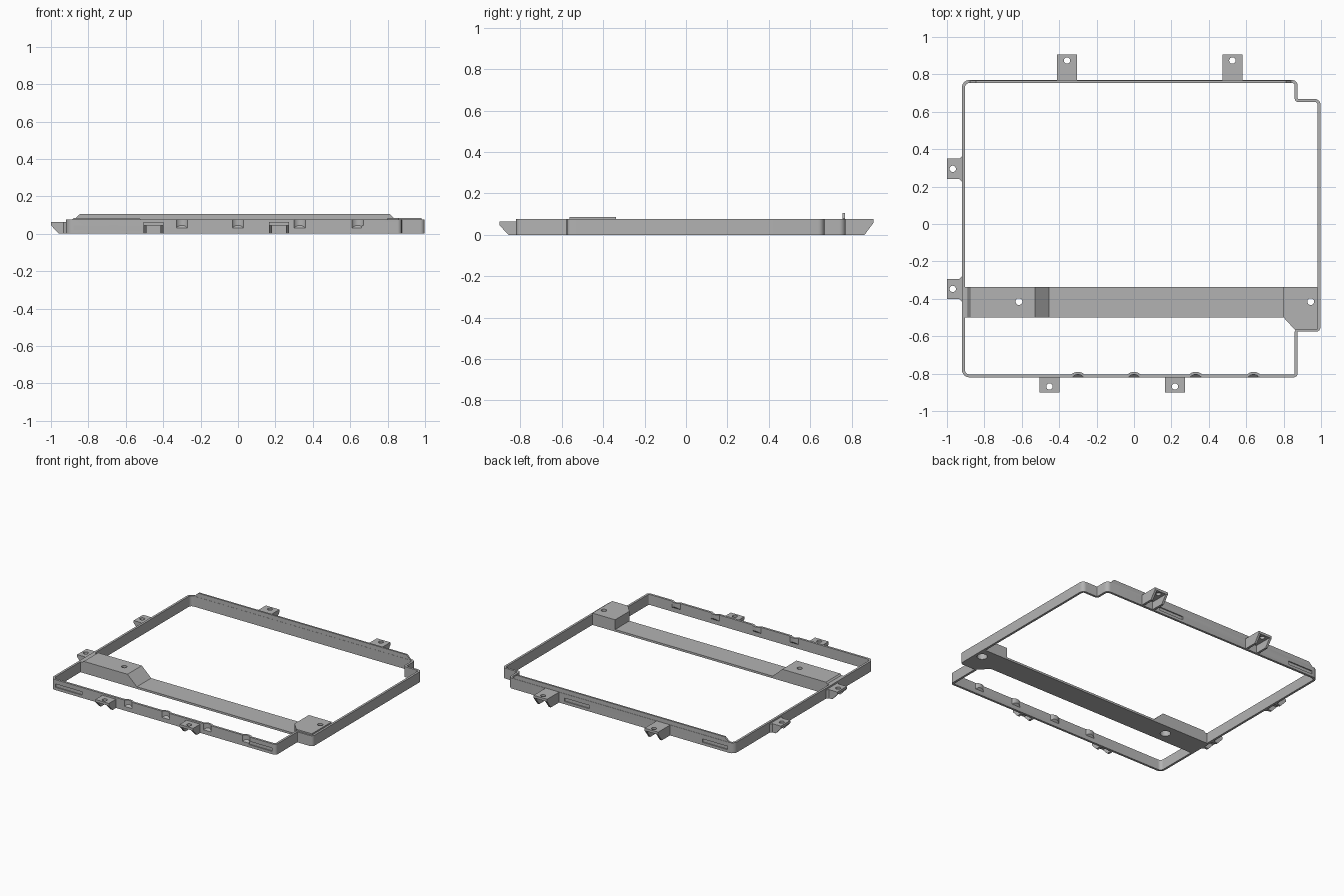
import bpy, bmesh, math
from mathutils import Matrix, Vector

cube = bpy.data.objects.get("Cube")
if cube:
    bpy.data.objects.remove(cube)

grey = bpy.data.materials.new("plain_grey")
grey.use_nodes = True
COLOUR = (0.45, 0.45, 0.45, 1)
grey.diffuse_color = COLOUR
grey.node_tree.nodes["Principled BSDF"].inputs["Base Color"].default_value = COLOUR

WALL, HEIGHT = 0.016, 0.075


def make(name, bm):
    bmesh.ops.recalc_face_normals(bm, faces=bm.faces)
    mesh = bpy.data.meshes.new(name)
    bm.to_mesh(mesh)
    bm.free()
    mesh.materials.append(grey)
    ob = bpy.data.objects.new(name, mesh)
    bpy.context.collection.objects.link(ob)
    return ob


def prism(name, pts, lo, hi, axis="z"):
    """Extrude a 2D outline along an axis."""
    place = {"x": lambda a, b, h: (h, a, b),
             "y": lambda a, b, h: (a, h, b),
             "z": lambda a, b, h: (a, b, h)}[axis]
    bm = bmesh.new()
    low = [bm.verts.new(place(a, b, lo)) for a, b in pts]
    high = [bm.verts.new(place(a, b, hi)) for a, b in pts]
    bm.faces.new(low)
    bm.faces.new(high)
    for i in range(len(pts)):
        j = (i + 1) % len(pts)
        bm.faces.new((low[i], low[j], high[j], high[i]))
    return make(name, bm)


def box(name, x0, x1, y0, y1, z0, z1):
    return prism(name, [(x0, y0), (x1, y0), (x1, y1), (x0, y1)], z0, z1)


def disc(name, x, y, r, z0, z1, n=32):
    turn = 2 * math.pi / n
    return prism(name, [(x + r * math.cos(i * turn), y + r * math.sin(i * turn))
                        for i in range(n)], z0, z1)


def combine(ob, tools, operation="DIFFERENCE"):
    """Apply boolean tools to an object, then remove the tools."""
    for tool in tools:
        tool.hide_render = True
        mod = ob.modifiers.new("boolean", "BOOLEAN")
        mod.object, mod.operation, mod.solver = tool, operation, "EXACT"
    graph = bpy.context.evaluated_depsgraph_get()
    mesh = bpy.data.meshes.new_from_object(ob.evaluated_get(graph))
    ob.modifiers.clear()
    ob.data = mesh
    for tool in tools:
        bpy.data.objects.remove(tool)


def rounded(corners, inset, steps=6):
    """Anticlockwise outline moved inward, with rounded corners."""
    pts = []
    n = len(corners)
    for i, (x, y, r) in enumerate(corners):
        p = Vector((x, y))
        d0 = (p - Vector(corners[i - 1][:2])).normalized()
        d1 = (Vector(corners[(i + 1) % n][:2]) - p).normalized()
        convex = d0.cross(d1) > 0
        n0, n1 = Vector((-d0.y, d0.x)), Vector((-d1.y, d1.x))
        side = 1 if convex else -1
        centre = p + (n0 + n1) * r * side
        radius = r - inset if convex else r + inset
        for k in range(steps + 1):
            a = k / steps * math.pi / 2
            pts.append(centre - (n0 * math.cos(a) + n1 * math.sin(a)) * radius * side)
    return pts


# Perimeter wall with a shallow extension on the +x side
outline = [(-0.92, -0.82, 0.04), (0.875, -0.82, 0.022), (0.875, -0.575, 0.004),
           (0.997, -0.575, 0.022), (0.997, 0.668, 0.03), (0.875, 0.668, 0.004),
           (0.875, 0.77, 0.03), (-0.92, 0.77, 0.04)]
frame = prism("perimeter_frame", rounded(outline, 0), 0, HEIGHT)
combine(frame, [prism("opening", rounded(outline, WALL), -0.1, 0.2)])


# Scalloped finger pockets: sloped floor, wall bulging inward behind
def scallop(x, r, base, top):
    ob = disc("scallop", x, -0.8425, r, base, top)
    for v in ob.data.vertices:
        if v.co.z < base + 0.001:
            v.co.z = base + v.co.y + 0.82
    return ob


spots = (-0.3, 0, 0.33, 0.64)
bulges = [scallop(x, 0.052, 0.015, HEIGHT) for x in spots]
for b in bulges:
    combine(b, [box("trim", -1, 1, -1, -0.815, -0.2, 0.2)])
combine(frame, bulges, "UNION")
combine(frame, [scallop(x, 0.0375, 0.03, 0.2) for x in spots])

# Long shallow slots on the outside of the front and back walls
slots = [box("slot", a, b, -0.9, -0.812, 0.02, 0.044)
         for a, b in ((-0.88, -0.67), (0.66, 0.845))]
slots += [box("slot", a, b, 0.762, 0.9, 0.02, 0.044)
          for a, b in ((-0.87, -0.67), (0.23, 0.43))]
combine(frame, slots)

# Raised lip along the back wall
prism("back_lip", [(-0.88, 0.06), (0.84, 0.06), (0.84, 0.078), (0.813, 0.105),
                   (-0.845, 0.105), (-0.875, 0.078)], 0.755, 0.768, "y")

# Cross bar with a raised mounting block at each end
bar = prism("cross_bar", [(-0.91, 0), (0.985, 0), (0.985, 0.015), (-0.455, 0.015),
                          (-0.53, 0.085), (-0.878, 0.085), (-0.888, 0.075),
                          (-0.91, 0.075)], -0.5, -0.337, "y")
block = prism("end_block", [(0.8, -0.337), (0.982, -0.337), (0.982, -0.563),
                            (0.858, -0.563), (0.8, -0.5)], 0, 0.085)
combine(bar, [block], "UNION")
holes = []
for x in (-0.615, 0.945):
    holes += [disc("screw_hole", x, -0.415, 0.018, -0.1, 0.2),
              disc("counterbore", x, -0.415, 0.034, -0.1, 0.05)]
combine(bar, holes)


# Hollow mounting brackets, built facing -y and then turned into place
def bracket(name, x, y, length, top, turn, flare=0):
    half, skin = 0.054, 0.016
    ob = prism(name, [(0.006, 0), (0.006, top), (-length, top), (-length, top - 0.018),
                      (-length + 0.042, 0)], -half, half, "x")
    if flare:
        combine(ob, [prism("flare", [(-half - flare, 0.006), (-half - flare, 0),
                                     (-half, -flare), (half, -flare),
                                     (half + flare, 0), (half + flare, 0.006)], 0, top)],
                "UNION")
    combine(ob, [box("hollow", -half + skin, half - skin, -0.3, -0.001, -0.1, top - 0.018),
                 disc("hole", 0, -length + 0.031, 0.017, -0.1, 0.2, 24)])
    ob.data.transform(Matrix.Translation((x, y, 0)) @ Matrix.Rotation(turn, 4, "Z"))


for label, x in (("right", -0.452), ("left", 0.219)):
    bracket("front_bracket_" + label, x, -0.82, 0.08, 0.063, 0)
for label, x in (("right", -0.358), ("left", 0.526)):
    bracket("back_bracket_" + label, x, 0.77, 0.135, HEIGHT, math.pi)
for label, y in (("front", -0.347), ("back", 0.295)):
    bracket("side_bracket_" + label, -0.92, y, 0.08, 0.063, -math.pi / 2, 0.014)

# Smooth the rounded walls and keep hard edges crisp
bpy.ops.object.select_all(action="DESELECT")
for ob in bpy.context.collection.objects:
    if ob.type == "MESH" and grey.name in ob.data.materials:
        ob.select_set(True)
        bpy.context.view_layer.objects.active = ob
bpy.ops.object.shade_smooth_by_angle(angle=math.radians(30))
